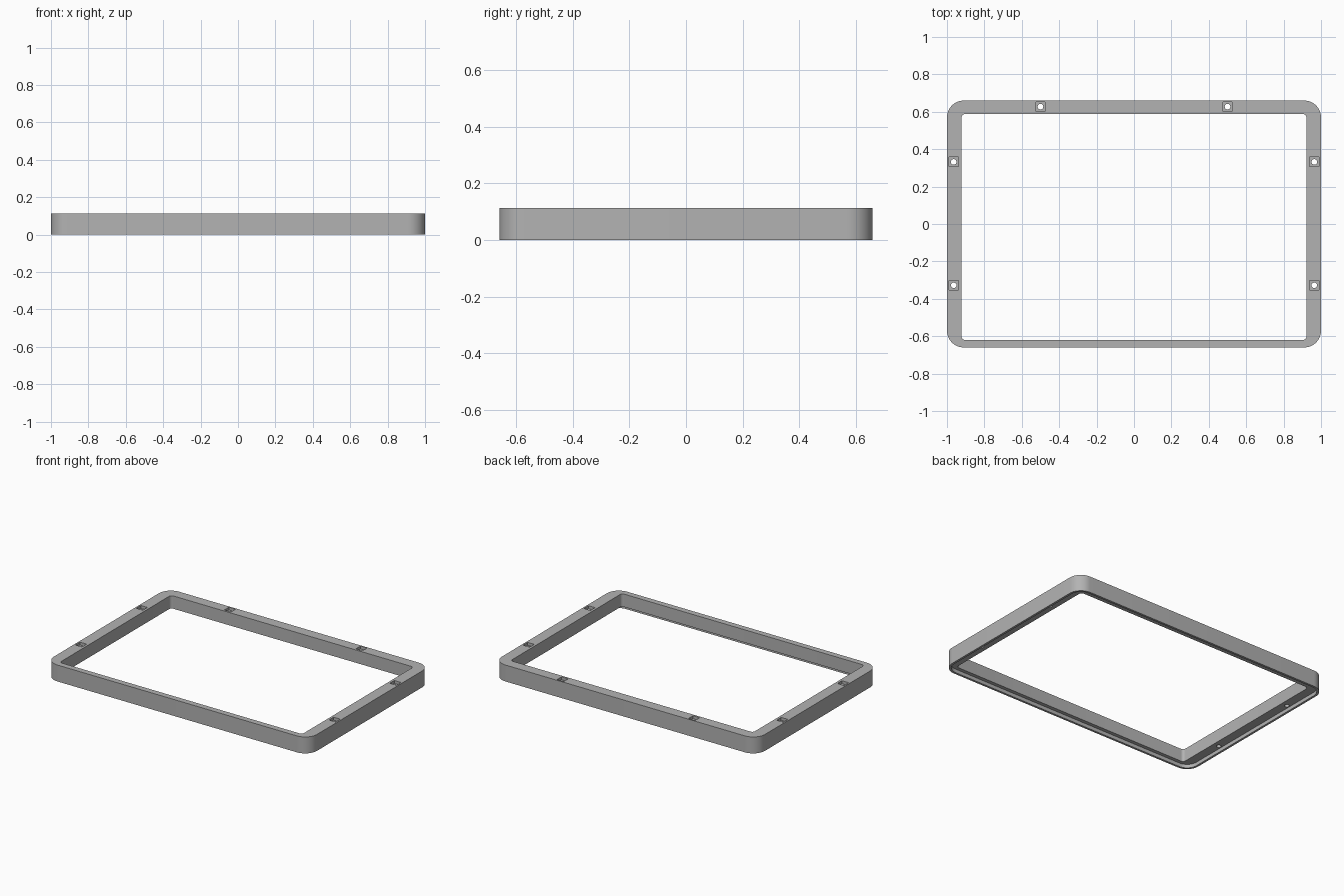
import bpy
import bmesh
from math import cos, sin, pi, radians

cube = bpy.data.objects.get("Cube")
if cube:
    bpy.data.objects.remove(cube, do_unlink=True)

HEIGHT = 0.113
LIP_DEPTH = 0.025      # underside recess
LIP_WIDTH = 0.015
POCKET_DEPTH = 0.02

grey = bpy.data.materials.new("plain grey")
grey.use_nodes = True
colour = (0.45, 0.45, 0.45, 1)
grey.diffuse_color = colour
grey.node_tree.nodes["Principled BSDF"].inputs["Base Color"].default_value = colour


def rounded_rect(x0, x1, y0, y1, r, steps=12):
    """Outline of a rectangle with round corners, anticlockwise."""
    corners = [(x1 - r, y1 - r), (x0 + r, y1 - r), (x0 + r, y0 + r), (x1 - r, y0 + r)]
    return [(cx + r * cos((q + s / steps) * pi / 2), cy + r * sin((q + s / steps) * pi / 2))
            for q, (cx, cy) in enumerate(corners) for s in range(steps + 1)]


def regular(x, y, r, sides, turn=0):
    return [(x + r * cos(2 * pi * i / sides + turn), y + r * sin(2 * pi * i / sides + turn))
            for i in range(sides)]


def prisms(name, outlines, z0, z1):
    """One object made of upright prisms on the given outlines."""
    bm = bmesh.new()
    for outline in outlines:
        low = [bm.verts.new((x, y, z0)) for x, y in outline]
        high = [bm.verts.new((x, y, z1)) for x, y in outline]
        bm.faces.new(low[::-1])
        bm.faces.new(high)
        n = len(outline)
        for i in range(n):
            j = (i + 1) % n
            bm.faces.new((low[i], low[j], high[j], high[i]))
    mesh = bpy.data.meshes.new(name)
    bm.to_mesh(mesh)
    bm.free()
    mesh.materials.append(grey)
    obj = bpy.data.objects.new(name, mesh)
    bpy.context.collection.objects.link(obj)
    return obj


# Screw positions: two on each side rail and two on the back rail
screws = [(s * x, y) for s in (-1, 1) for x, y in ((0.964, 0.332), (0.964, -0.328), (0.5, 0.627))]

# Outer block, and the shapes taken out of it
frame = prisms("frame", [rounded_rect(-1, 1, -0.66, 0.66, 0.09)], 0, HEIGHT)
w = LIP_WIDTH
cutters = [
    prisms("opening_cutter", [rounded_rect(-0.922, 0.922, -0.62, 0.588, 0.02, 6)], -0.1, 0.3),
    prisms("recess_cutter", [rounded_rect(w - 1, 1 - w, w - 0.66, 0.66 - w, 0.09 - w)],
           -0.1, LIP_DEPTH),
    prisms("pocket_cutter", [regular(x, y, 0.0355, 4, pi / 4) for x, y in screws],
           HEIGHT - POCKET_DEPTH, 0.3),
    prisms("hole_cutter", [regular(x, y, 0.015, 24) for x, y in screws], -0.1, 0.3),
]

bpy.ops.object.select_all(action='DESELECT')
frame.select_set(True)
bpy.context.view_layer.objects.active = frame
for cutter in cutters:
    cutter.hide_render = True
    mod = frame.modifiers.new(cutter.name, 'BOOLEAN')
    mod.operation = 'DIFFERENCE'
    mod.solver = 'EXACT'
    mod.object = cutter
    bpy.ops.object.modifier_apply(modifier=mod.name)
    bpy.data.objects.remove(cutter, do_unlink=True)

bpy.ops.object.shade_smooth_by_angle(angle=radians(30))
